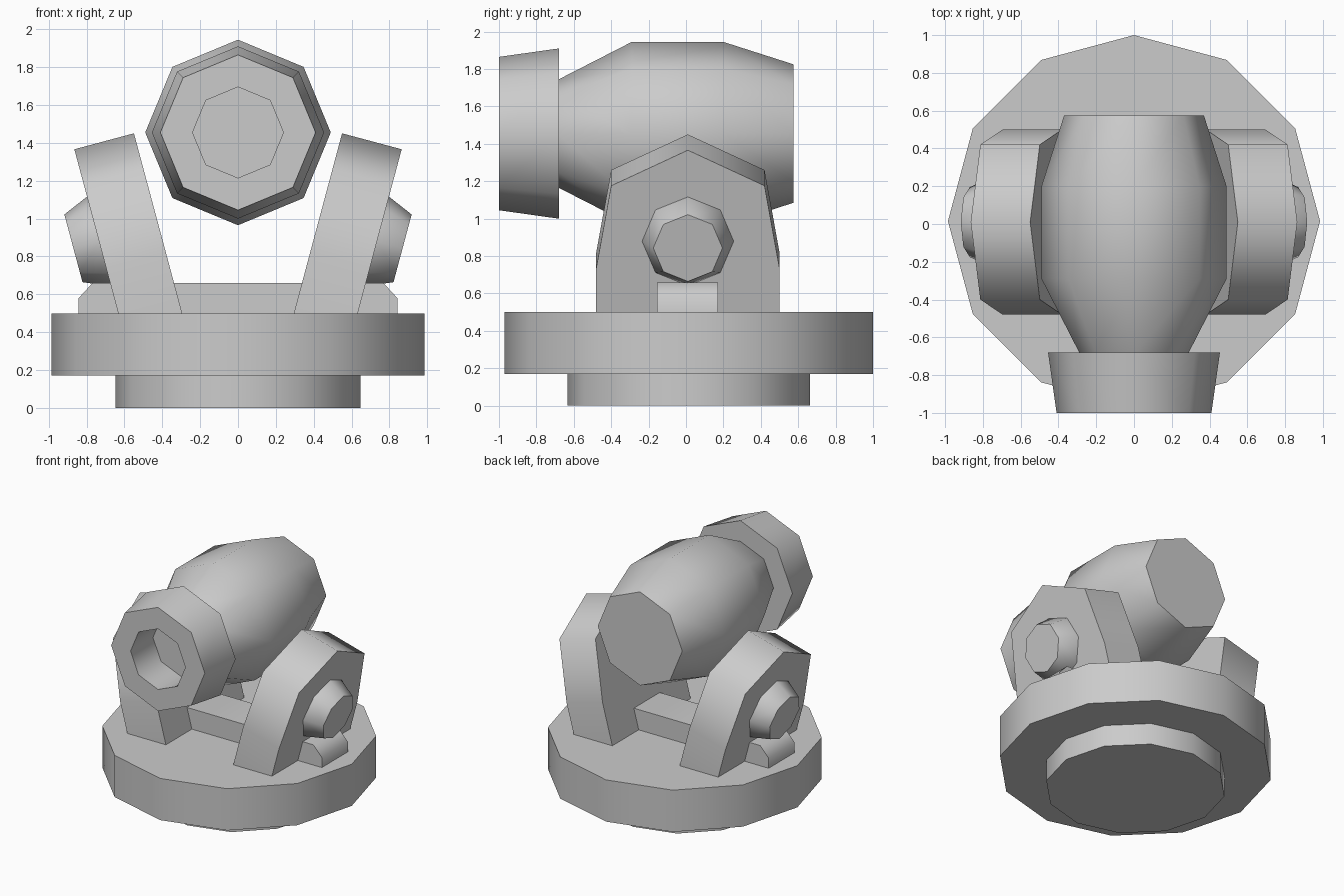
import bpy, bmesh
from math import radians, sin, cos, tau
from mathutils import Matrix, Vector

cube = bpy.data.objects.get("Cube")
if cube:
    bpy.data.objects.remove(cube, do_unlink=True)

grey = bpy.data.materials.new("plain_grey")
grey.use_nodes = True
colour = (0.6, 0.6, 0.6, 1)
grey.diffuse_color = colour
grey.node_tree.nodes["Principled BSDF"].inputs["Base Color"].default_value = colour


def finish(bm, name, matrix, mirror=False):
    """Turn the bmesh into a shaded object, optionally mirrored in x."""
    bm.transform(matrix)
    bmesh.ops.recalc_face_normals(bm, faces=bm.faces[:])
    mesh = bpy.data.meshes.new(name)
    bm.to_mesh(mesh)
    bm.free()
    mesh.materials.append(grey)
    obj = bpy.data.objects.new(name, mesh)
    bpy.context.collection.objects.link(obj)
    bpy.ops.object.select_all(action='DESELECT')
    obj.select_set(True)
    bpy.context.view_layer.objects.active = obj
    bpy.ops.object.shade_smooth_by_angle(angle=radians(60))
    if mirror:
        obj.modifiers.new("mirror", 'MIRROR')
    return obj


def turned(name, profile, sides, matrix, mirror=False):
    """Revolve (radius, height) points around local z and cap both ends."""
    bm = bmesh.new()
    rings = [[bm.verts.new((r * cos(tau * i / sides), r * sin(tau * i / sides), h))
              for i in range(sides)] for r, h in profile]
    for a, b in zip(rings, rings[1:]):
        for i in range(sides):
            j = (i + 1) % sides
            bm.faces.new((a[i], a[j], b[j], b[i]))
    bm.faces.new(rings[0])
    bm.faces.new(rings[-1])
    return finish(bm, name, matrix, mirror)


def slab(name, outline, depth, matrix, mirror=False):
    """Extrude a flat outline along local z."""
    bm = bmesh.new()
    face = bm.faces.new([bm.verts.new((x, y, 0)) for x, y in outline])
    out = bmesh.ops.extrude_face_region(bm, geom=[face])
    moved = [v for v in out["geom"] if isinstance(v, bmesh.types.BMVert)]
    bmesh.ops.translate(bm, verts=moved, vec=(0, 0, depth))
    return finish(bm, name, matrix, mirror)


# Round base and its narrower foot
centre = Matrix.Translation((0, 0.015, 0))
turned("base_disc", [(0.985, 0.17), (0.985, 0.5)], 12, centre)
turned("base_foot", [(0.648, 0), (0.648, 0.18)], 12, centre)

# Barrel and hollow muzzle, pointing forward
forward = Matrix.Translation((0, 0, 1.455)) @ Matrix.Rotation(radians(90), 4, 'X')
turned("barrel", [(0.37, -0.575), (0.49, -0.2), (0.49, 0.29), (0.285, 0.69)], 8, forward)
turned("muzzle", [(0.24, 0.72), (0.24, 1), (0.41, 1), (0.455, 0.68)], 8, forward)

# Tilted side brackets
tilt = radians(15)
up = Vector((sin(tilt), 0, cos(tilt)))
outward = Vector((cos(tilt), 0, -sin(tilt)))
origin = Vector((0.295, 0.01, 0.5))
thickness = 0.326
frame = Matrix((Vector((0, 1, 0)), up, outward)).transposed().to_4x4()
half = [(0.49, -0.06), (0.49, 0.33), (0.41, 0.787)]
outline = half + [(0, 0.984)] + [(-x, y) for x, y in reversed(half)]
slab("side_brackets", outline, thickness, Matrix.Translation(origin) @ frame, True)

# Tapered bolts on the outside of the brackets
bolt_place = origin + outward * thickness + up * 0.48
turned("bracket_bolts", [(0.245, -0.02), (0.245, 0), (0.185, 0.14)], 8,
       Matrix.Translation(bolt_place) @ Matrix.Rotation(radians(90) + tilt, 4, 'Y'), True)

# Cross bar with chamfered ends
end = [(0.842, 0.48), (0.842, 0.58), (0.768, 0.66)]
slab("cross_bar", end + [(-x, z) for x, z in reversed(end)], 0.325,
     Matrix.Translation((0, 0.17, 0)) @ Matrix.Rotation(radians(90), 4, 'X'))
